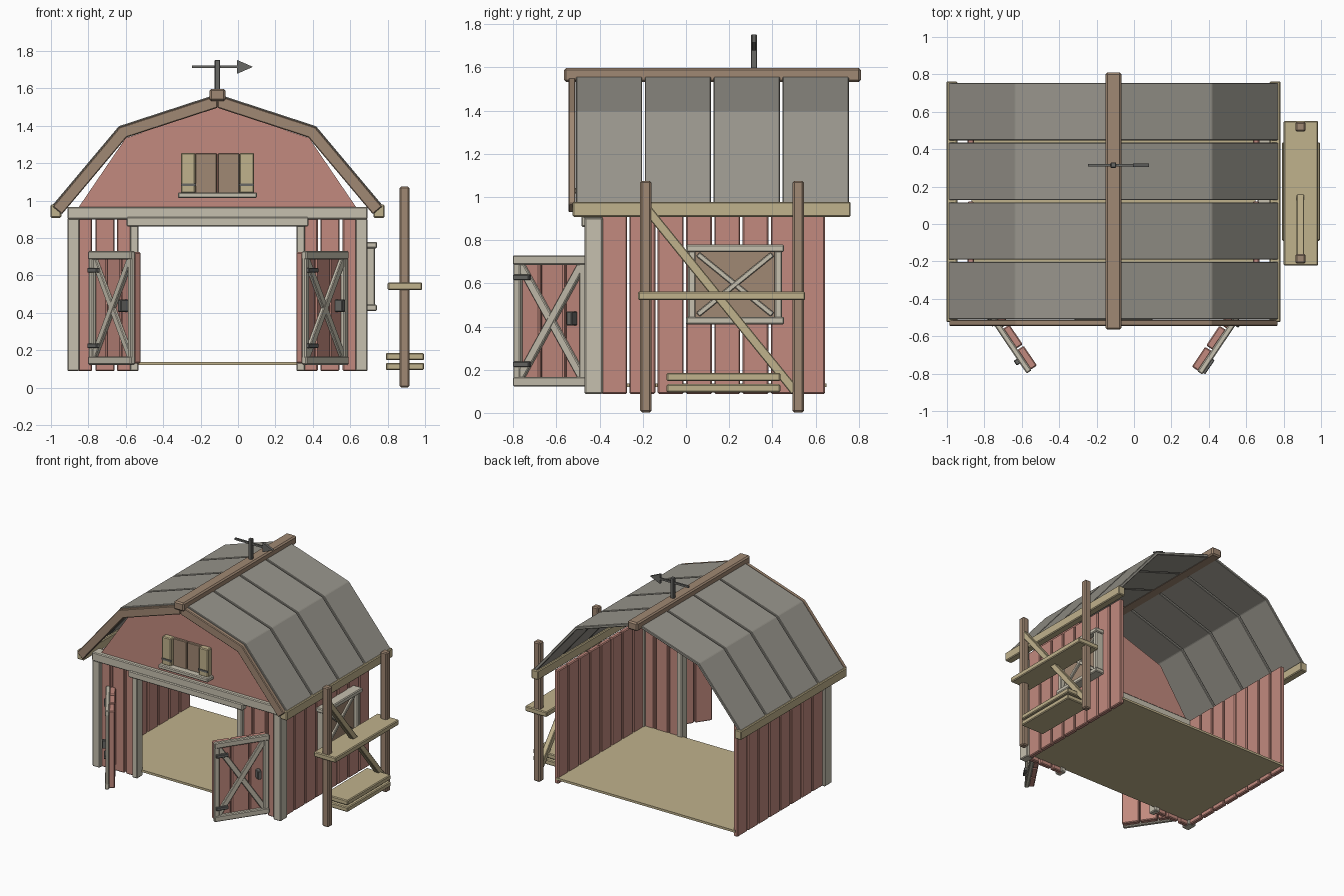
import bpy, bmesh, math
from mathutils import Matrix, Vector

if "Cube" in bpy.data.objects:
    bpy.data.objects.remove(bpy.data.objects["Cube"])


def material(name, rgb):
    lin = [((c / 255 + 0.055) / 1.055) ** 2.4 for c in rgb] + [1]
    m = bpy.data.materials.new(name)
    m.use_nodes = True
    m.diffuse_color = lin
    m.node_tree.nodes["Principled BSDF"].inputs["Base Color"].default_value = lin
    return m


RED = material("faded red paint", (194, 138, 126))
ROOF = material("grey shingle", (152, 149, 140))
TRIM = material("pale trim", (198, 192, 175))
BROWN = material("brown timber", (160, 136, 115))
TAN = material("tan timber", (192, 178, 140))
METAL = material("dark metal", (104, 104, 101))
CX = -0.11  # centre line of the building


def finish(name, bm, mat, bevel):
    bmesh.ops.recalc_face_normals(bm, faces=bm.faces)
    me = bpy.data.meshes.new(name)
    bm.to_mesh(me)
    bm.free()
    me.materials.append(mat)
    ob = bpy.data.objects.new(name, me)
    bpy.context.collection.objects.link(ob)
    if bevel:
        mod = ob.modifiers.new("worn_edges", 'BEVEL')
        mod.width, mod.segments = bevel, 1
    return ob


def box(name, mat, x, y, z, m=Matrix(), bevel=0.006):
    """Box from (low, high) ranges, placed by matrix m."""
    bm = bmesh.new()
    mid = Vector([sum(r) / 2 for r in (x, y, z)])
    size = Vector([abs(r[1] - r[0]) for r in (x, y, z)])
    bmesh.ops.create_cube(bm, size=1, matrix=m @ Matrix.Translation(mid) @ Matrix.Diagonal(size).to_4x4())
    return finish(name, bm, mat, bevel)


def brace(name, mat, p, q, width, depth, m=Matrix()):
    """Bar in the local xz plane from p to q, with a depth range in y."""
    p, q = Vector(p), Vector(q)
    d = q - p
    mid = (p + q) / 2
    place = m @ Matrix.Translation((mid.x, 0, mid.y)) @ Matrix.Rotation(-math.atan2(d.y, d.x), 4, 'Y')
    half = d.length / 2
    return box(name, mat, (-half, half), depth, (-width / 2, width / 2), place, 0.004)


def prism(name, mat, points, y0, y1, bevel=0.0):
    """Extrude an xz outline along y."""
    bm = bmesh.new()
    face = bm.faces.new([bm.verts.new((x, y0, z)) for x, z in points])
    ext = bmesh.ops.extrude_face_region(bm, geom=[face])
    verts = [g for g in ext["geom"] if isinstance(g, bmesh.types.BMVert)]
    bmesh.ops.translate(bm, verts=verts, vec=(0, y1 - y0, 0))
    return finish(name, bm, mat, bevel)


def mirror_x(r, side):
    """Range relative to the centre line, on the chosen side."""
    return tuple(sorted(CX + side * v for v in r))


# Gambrel roof profile, offset inwards by t (eave, knee, ridge)
EAVE, KNEE, RIDGE = Vector((0.885, 0.972)), Vector((0.527, 1.398)), Vector((0, 1.57))


def roof_line(t):
    d1, d2 = (KNEE - EAVE).normalized(), (RIDGE - KNEE).normalized()
    n1, n2 = Vector((d1.y, -d1.x)), Vector((d2.y, -d2.x))
    return [EAVE - n1 * t, KNEE - (n1 + n2) * t / (1 + n1.dot(n2)), RIDGE - Vector((0, t / n2.y))]


def roof_band(name, mat, side, t0, t1, y0, y1, bevel):
    pts = roof_line(t0) + roof_line(t1)[::-1]
    return prism(name, mat, [(CX + side * p.x, p.y) for p in pts], y0, y1, bevel)


# Floor
box("floor", TAN, (CX - 0.76, CX + 0.76), (-0.41, 0.65), (0.12, 0.137), bevel=0)

for side, tag in ((1, "left"), (-1, "right")):
    # Side wall planks
    pitch = 0.131
    for i in range(8):
        y = -0.398 + i * pitch
        box(f"{tag}_wall_plank", RED, mirror_x((0.745, 0.78), side), (y + 0.005, y + pitch - 0.006), (0.088, 0.96))
    # Front planks, corner post and door post
    for r in ((0.67, 0.745), (0.55, 0.652), (0.44, 0.537)):
        box(f"{tag}_front_plank", RED, mirror_x(r, side), (-0.44, -0.405), (0.088, 0.91))
    box(f"{tag}_corner_post", TRIM, mirror_x((0.738, 0.802), side), (-0.47, -0.385), (0.088, 0.905))
    box(f"{tag}_door_post", TRIM, mirror_x((0.422, 0.468), side), (-0.465, -0.395), (0.088, 0.87))
    # Roof panels, bargeboard and eave beam
    for i in range(4):
        y = -0.515 + i * 0.319
        roof_band(f"{tag}_roof_panel", ROOF, side, 0, 0.022, y + 0.005, y + 0.312, 0.004)
    roof_band(f"{tag}_bargeboard", BROWN, side, 0.006, 0.07, -0.545, -0.512, 0.005)
    box(f"{tag}_eave_beam", TAN, mirror_x((0.835, 0.893), side), (-0.525, 0.763), (0.908, 0.978))
    # Loft shutters and hinges
    box(f"{tag}_loft_shutter", TAN, mirror_x((0.118, 0.196), side), (-0.49, -0.44), (1.04, 1.255))
    box(f"{tag}_loft_hinge", METAL, mirror_x((0.115, 0.196), side), (-0.495, -0.48), (1.078, 1.092), bevel=0)
    box(f"{tag}_loft_panel", BROWN, mirror_x((0.003, 0.118), side), (-0.465, -0.44), (1.04, 1.253), bevel=0.004)

# Header, lintel, gable, loft sill and ridge
box("header_beam", TRIM, (CX - 0.802, CX + 0.802), (-0.475, -0.39), (0.9, 0.967))
box("door_lintel", TRIM, (CX - 0.487, CX + 0.487), (-0.485, -0.4), (0.862, 0.912))
half = [(0.745, 0.96), (0.49, 1.335), (0, 1.5)]
prism("gable", RED, [(CX + x, z) for x, z in half] + [(CX - x, z) for x, z in half[1::-1]], -0.445, -0.415)
box("loft_sill", TRIM, (CX - 0.212, CX + 0.212), (-0.515, -0.44), (1.014, 1.044))
box("ridge_beam", BROWN, (CX - 0.043, CX + 0.043), (-0.565, 0.81), (1.533, 1.598), bevel=0.01)

# Weathervane
VY = 0.315
box("vane_pole", METAL, (CX - 0.015, CX + 0.015), (VY - 0.015, VY + 0.015), (1.58, 1.752), bevel=0.004)
box("vane_shaft", METAL, (-0.245, 0.01), (VY - 0.007, VY + 0.007), (1.708, 1.722), bevel=0)
prism("vane_arrowhead", METAL, [(-0.005, 1.678), (0.08, 1.715), (-0.005, 1.752)], VY - 0.009, VY + 0.009)


# Barn doors, each standing open at an angle
def barn_door(tag, x, y, angle):
    m = Matrix.Translation((x, y, 0)) @ Matrix.Rotation(math.radians(angle), 4, 'Z')
    w, lo, hi = 0.41, 0.122, 0.73
    for i in range(3):
        a = i * w / 3
        box(f"{tag}_door_plank", RED, (a + 0.004, a + w / 3 - 0.005), (0.028, 0.07), (lo + 0.008, hi - 0.006), m)
    for z in (lo, hi - 0.045):
        box(f"{tag}_door_rail", TRIM, (0, w), (0, 0.032), (z, z + 0.045), m)
    for a in (0, w - 0.04):
        box(f"{tag}_door_stile", TRIM, (a, a + 0.04), (0.004, 0.03), (lo + 0.03, hi - 0.03), m)
    brace(f"{tag}_door_brace", TRIM, (0.03, lo + 0.04), (w - 0.03, hi - 0.04), 0.04, (0.008, 0.03), m)
    brace(f"{tag}_door_brace", TRIM, (0.03, hi - 0.04), (w - 0.03, lo + 0.04), 0.04, (0.01, 0.03), m)
    for z in (0.225, 0.628):
        box(f"{tag}_door_hinge", METAL, (0.01, 0.1), (-0.012, 0.01), (z - 0.012, z + 0.012), m, 0.003)
    box(f"{tag}_door_handle", METAL, (w - 0.095, w - 0.065), (-0.02, 0.03), (0.405, 0.47), m, 0.004)


barn_door("right", -0.803, -0.46, -56)
barn_door("left", 0.365, -0.805, 56)

# Side window, built facing front and turned onto the left wall
SIDE = Matrix.Rotation(math.pi / 2, 4, 'Z')  # local x runs along y, local -y faces +x
box("window_panel", BROWN, (0.03, 0.43), (-0.7, -0.66), (0.43, 0.76), SIDE)
for z in (0.41, 0.745):
    box("window_rail", TRIM, (0, 0.455), (-0.743, -0.66), (z, z + 0.035), SIDE)
for a in (0.01, 0.41):
    box("window_stile", TRIM, (a, a + 0.035), (-0.732, -0.66), (0.43, 0.76), SIDE)
brace("window_brace", TRIM, (0.055, 0.455), (0.4, 0.735), 0.025, (-0.715, -0.68), SIDE)
brace("window_brace", TRIM, (0.055, 0.735), (0.4, 0.455), 0.025, (-0.713, -0.68), SIDE)

# Side rack with posts, shelf, brace and stacked boards
for y in (-0.212, 0.494):
    box("rack_post", BROWN, (0.863, 0.917), (y, y + 0.052), (0.002, 1.075), bevel=0.008)
box("rack_shelf", TAN, (0.8, 0.985), (-0.222, 0.552), (0.522, 0.562))
brace("rack_brace", TAN, (-0.185, 0.95), (0.505, 0.1), 0.042, (-0.91, -0.87), SIDE)
for z in (0.095, 0.147):
    box("stacked_board", TAN, (0.79, 0.995), (-0.09, 0.437), (z, z + 0.038))
